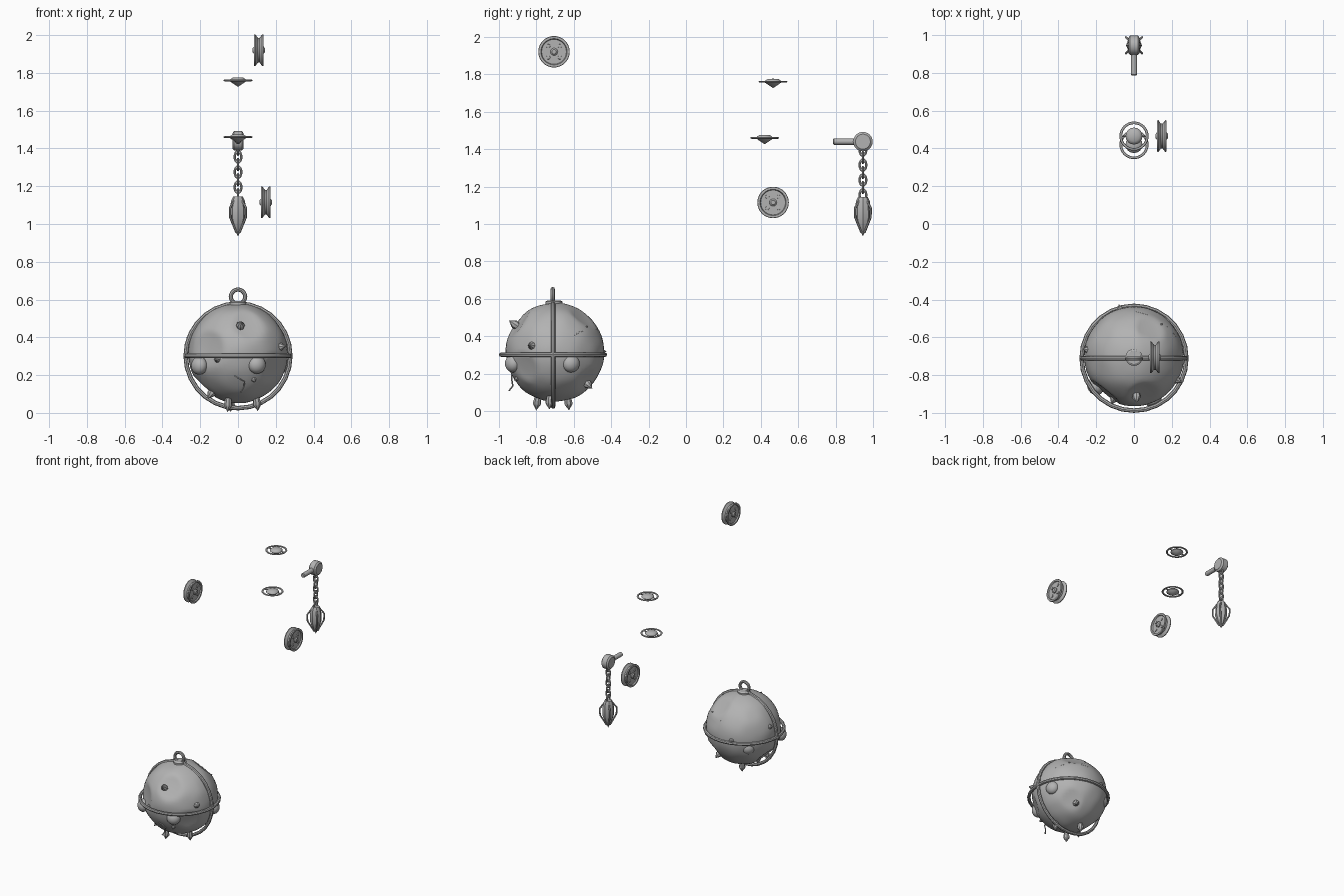
import bpy, bmesh, math
from mathutils import Vector, Matrix, noise

cube = bpy.data.objects.get("Cube")
if cube:
    bpy.data.objects.remove(cube, do_unlink=True)

iron = bpy.data.materials.new("grey_iron")
iron.use_nodes = True
GREY = (0.45, 0.45, 0.45, 1)
iron.diffuse_color = GREY
iron.node_tree.nodes["Principled BSDF"].inputs["Base Color"].default_value = GREY
parts = []


def add(name, bm, matrix=None):
    if matrix:
        bm.transform(matrix)
    bmesh.ops.recalc_face_normals(bm, faces=bm.faces)
    mesh = bpy.data.meshes.new(name)
    bm.to_mesh(mesh)
    bm.free()
    mesh.materials.append(iron)
    ob = bpy.data.objects.new(name, mesh)
    bpy.context.collection.objects.link(ob)
    parts.append(ob)
    return ob


def place(loc, direction=(0, 0, 1)):
    turn = Vector(direction).to_track_quat('Z', 'Y').to_matrix().to_4x4()
    return Matrix.Translation(loc) @ turn


def lathe(name, profile, sides, loc, direction=(0, 0, 1)):
    # Profile is (radius, height), turned around the local z axis
    bm = bmesh.new()
    vs = [bm.verts.new((r, 0, z)) for r, z in profile]
    es = [bm.edges.new(pair) for pair in zip(vs, vs[1:])]
    bmesh.ops.spin(bm, geom=vs + es, cent=(0, 0, 0), axis=(0, 0, 1),
                   angle=math.tau, steps=sides)
    bmesh.ops.remove_doubles(bm, verts=bm.verts, dist=1e-5)
    return add(name, bm, place(loc, direction))


def ring(name, major, minor, loc, direction=(0, 0, 1), sides=32, stretch=1, flat=1):
    bm = bmesh.new()
    rows = []
    for i in range(sides):
        a = math.tau * i / sides
        row = []
        for j in range(8):
            b = math.tau * j / 8
            r = major + minor * math.cos(b)
            row.append(bm.verts.new((r * math.cos(a) * stretch, r * math.sin(a),
                                     minor * flat * math.sin(b))))
        rows.append(row)
    for i in range(sides):
        p, q = rows[i], rows[(i + 1) % sides]
        for j in range(8):
            k = (j + 1) % 8
            bm.faces.new((p[j], q[j], q[k], p[k]))
    return add(name, bm, place(loc, direction))


def bar(name, points, radius):
    # Round bar along a polyline, converted to a mesh
    curve = bpy.data.curves.new(name, 'CURVE')
    curve.dimensions = '3D'
    curve.bevel_depth = radius
    curve.bevel_resolution = 1
    curve.use_fill_caps = True
    spline = curve.splines.new('POLY')
    spline.points.add(len(points) - 1)
    for sp, p in zip(spline.points, points):
        sp.co = (*p, 1)
    tmp = bpy.data.objects.new(name + "_path", curve)
    bpy.context.collection.objects.link(tmp)
    bpy.context.view_layer.update()
    mesh = tmp.to_mesh()
    bm = bmesh.new()
    bm.from_mesh(mesh)
    tmp.to_mesh_clear()
    bpy.data.objects.remove(tmp, do_unlink=True)
    return add(name, bm)


# Battered ball, with soft dents pressed in along a few directions
BALL = Vector((0, -0.70, 0.315))
R = 0.263
dents = [((-0.6, -0.75, 0.1), 0.243), ((0.35, 0.6, 0.75), 0.25),
         ((0.2, -0.8, 0.6), 0.248), ((0.7, -0.6, -0.3), 0.25),
         ((-0.7, 0, -0.7), 0.25), ((0.5, 0.7, -0.6), 0.253)]
bm = bmesh.new()
bmesh.ops.create_uvsphere(bm, u_segments=64, v_segments=40, radius=R)
for v in bm.verts:
    n = v.co.normalized()
    v.co += n * 0.004 * noise.noise(n * 3)
    for d, limit in dents:
        d = Vector(d).normalized()
        over = v.co.dot(d) - limit
        if over > 0:
            v.co -= d * over * 1.3
add("battered_ball", bm, Matrix.Translation(BALL))

# Bands around the ball, top cap and hanging eye
HUB = (0, -0.71, 0.302)
ring("waist_band", 0.277, 0.012, HUB, sides=28)
ring("upright_band", 0.277, 0.012, HUB, (0, 1, 0), sides=28)
lathe("top_cap", [(0, 0), (0.045, 0), (0.045, 0.025), (0.035, 0.032), (0, 0.032)],
      20, (0, -0.705, 0.56))
ring("hanging_eye", 0.038, 0.011, (0, -0.712, 0.615), (0, 1, 0), sides=20)

# Rounded lumps just below the waist band
for i, p in enumerate([(0.1, -0.925, 0.255), (0.225, -0.615, 0.255),
                       (-0.155, -0.535, 0.255), (-0.205, -0.86, 0.25)]):
    bm = bmesh.new()
    bmesh.ops.create_uvsphere(bm, u_segments=20, v_segments=12, radius=1)
    out = Vector(p) - BALL
    out.z = 0
    add(f"lump_{i}", bm, place(p, out) @ Matrix.Diagonal((0.048, 0.048, 0.04, 1)))

# Spikes, each given by its tip
tips = [(0.015, -0.945, 0.485), (0.255, -0.84, 0.355), (0.15, -0.525, 0.455),
        (-0.08, -0.425, 0.32), (0.09, -0.92, 0.165), (-0.12, -0.955, 0.28),
        (-0.16, -0.79, 0.075), (-0.055, -0.80, 0.005), (0.105, -0.73, 0.01),
        (-0.04, -0.625, 0.005), (0.1, -0.5, 0.12), (-0.275, -0.66, 0.4)]
for i, tip in enumerate(tips):
    out = (Vector(tip) - BALL).normalized()
    if tip[2] < 0.02:
        out = (out + Vector((0, 0, -2))).normalized()
    lathe(f"spike_{i}", [(0, -0.08), (0.016, -0.075), (0.023, -0.035),
                         (0.019, -0.027), (0, 0)], 8, tip, out)

# Cracks: one sprung splinter in front and two seams higher up


def on_ball(x, y, z, lift=0.0):
    return BALL + Vector((x, y, z)).normalized() * (R + lift)


bar("sprung_splinter", [(-0.02, -0.93, 0.195), (0.035, -0.93, 0.165),
                        (0.03, -0.925, 0.135), (0.015, -0.945, 0.11)], 0.004)
for s in (-1, 1):
    bar(f"seam_{s}", [on_ball(0.5 + s * 0.55 * t, 0.75 - s * 0.25 * t,
                              0.42 + 0.06 * math.sin(3 * t), -0.003)
                      for t in (0.4, 0.55, 0.7, 0.85, 1)], 0.004)


# Grooved pulley wheels with hub and four bolts on both faces
def pulley(name, loc):
    half = [(0, 0.017), (0.066, 0.017), (0.070, 0.025), (0.082, 0.025),
            (0.084, 0.018), (0.066, 0.005)]
    lathe(name + "_wheel", half + [(r, -z) for r, z in reversed(half)], 40, loc, (1, 0, 0))
    for s in (-1, 1):
        c = Vector(loc) + Vector((s * 0.015, 0, 0))
        lathe(f"{name}_hub_{s}", [(0, 0), (0.02, 0), (0.02, 0.010), (0.012, 0.017),
                                  (0, 0.017)], 16, c, (s, 0, 0))
        for k in range(4):
            a = math.pi * (k / 2 + 0.25)
            p = c + Vector((0, math.cos(a), math.sin(a))) * 0.043
            lathe(f"{name}_bolt_{s}_{k}", [(0, 0), (0.011, 0), (0.010, 0.007),
                                           (0, 0.009)], 10, p, (s, 0, 0))


pulley("low_pulley", (0.147, 0.465, 1.115))
pulley("high_pulley", (0.11, -0.705, 1.92))


# Ringed discs with pointed undersides
def ringed_disc(name, loc):
    lathe(name + "_core", [(0, 0.016), (0.028, 0.015), (0.042, 0.005), (0.045, -0.003),
                           (0.036, -0.010), (0, -0.034)], 16, loc)
    ring(name + "_ring", 0.070, 0.007, loc, sides=32, flat=0.7)
    x, y, z = loc
    for s in (-1, 1):
        bar(f"{name}_arm_{s}", [(x + s * 0.03, y, z), (x + s * 0.07, y, z)], 0.004)


ringed_disc("upper_disc", (0, 0.465, 1.76))
ringed_disc("lower_disc", (0, 0.42, 1.46))

# Chain anchor: drum on a rod
Y = 0.945
lathe("anchor_drum", [(0, 0.03), (0.04, 0.03), (0.052, 0.02), (0.052, -0.02),
                      (0.04, -0.03), (0, -0.03)], 24, (0, Y, 1.44), (1, 0, 0))
lathe("anchor_rod", [(0, 0), (0.012, 0), (0.017, 0.006), (0.017, 0.16), (0, 0.16)],
      12, (0, 0.785, 1.44), (0, 1, 0))

# Chain of alternating links
for i in range(7):
    facing = (0, 1, 0) if i % 2 else (1, 0, 0)
    link = ring(f"chain_link_{i}", 0.018, 0.006, (0, 0, 0), sides=16, stretch=1.5)
    # Stand the long axis upright, then turn every other link
    turn = Matrix.Rotation(math.pi / 2, 4, 'Y')
    if facing[1]:
        turn = Matrix.Rotation(math.pi / 2, 4, 'Z') @ turn
    link.data.transform(Matrix.Translation((0, Y, 1.395 - 0.04 * i)) @ turn)

# Pointed weight with four outer claws
lathe("weight_body", [(0, 0.21), (0.026, 0.21), (0.038, 0.185), (0.042, 0.10),
                      (0.024, 0.045), (0, 0)], 8, (0, Y, 0.935))
for k in range(4):
    a = math.pi * (k / 2 + 0.25)
    d = Vector((math.cos(a), math.sin(a), 0))
    bar(f"weight_claw_{k}", [Vector((0, Y, z)) + d * r for r, z in
                             ((0.03, 1.125), (0.06, 1.085), (0.058, 1.035),
                              (0.012, 0.955))], 0.006)

# Smooth shading that keeps hard edges
bpy.ops.object.select_all(action='DESELECT')
for ob in parts:
    ob.select_set(True)
bpy.context.view_layer.objects.active = parts[0]
bpy.ops.object.shade_smooth_by_angle(angle=math.radians(35))
